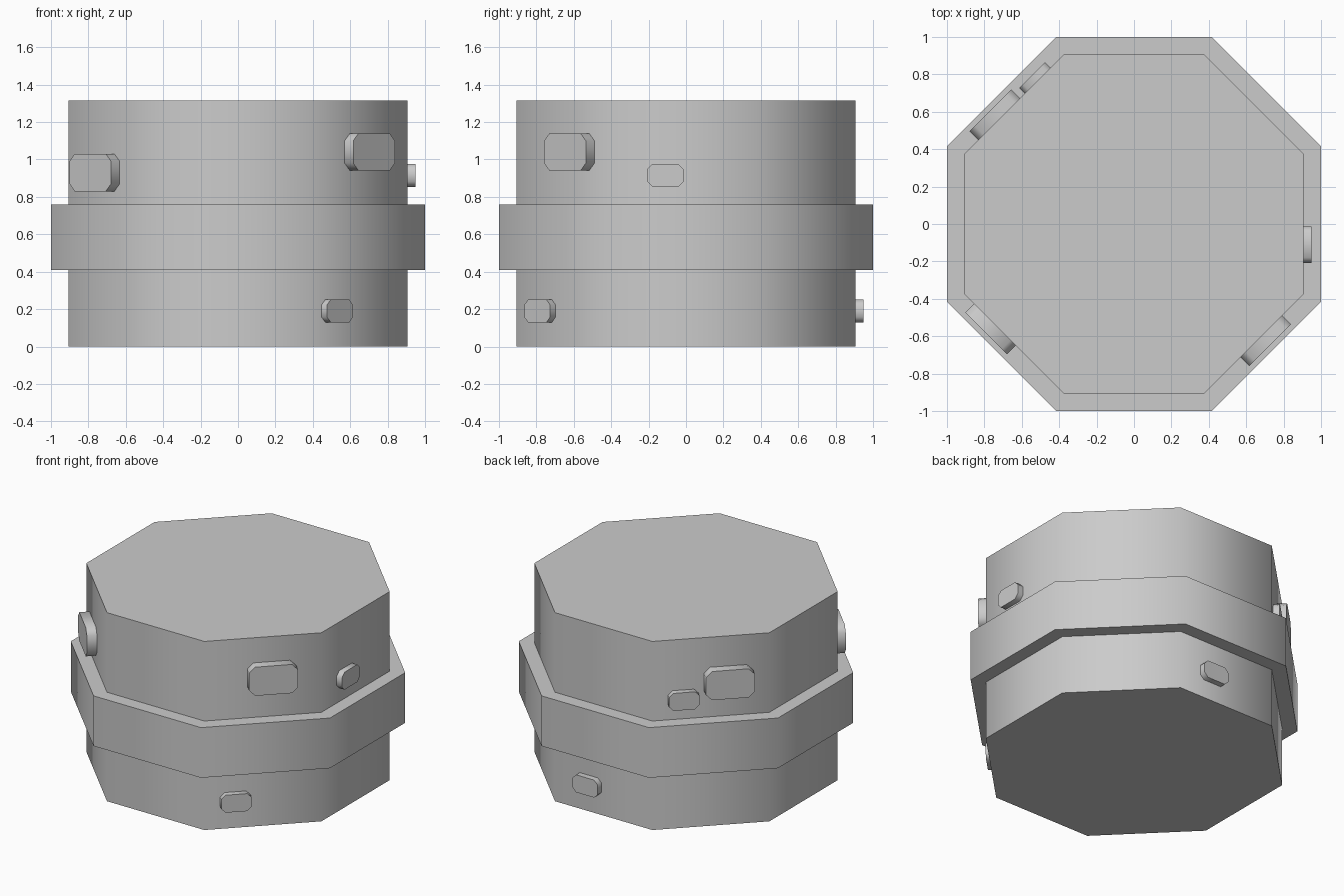
import bpy
from math import radians, cos, sin, pi

if "Cube" in bpy.data.objects:
    bpy.data.objects.remove(bpy.data.objects["Cube"])

BODY = 0.907  # distance from the axis to each flat side


def finish(name, verts, faces):
    mesh = bpy.data.meshes.new(name)
    mesh.from_pydata(verts, [], faces)
    ob = bpy.data.objects.new(name, mesh)
    bpy.context.collection.objects.link(ob)
    bpy.ops.object.select_all(action='DESELECT')
    ob.select_set(True)
    bpy.context.view_layer.objects.active = ob
    bpy.ops.object.shade_smooth_by_angle(angle=radians(50))
    return ob


def loft(name, rings):
    """Skin equal-length rings of points and cap both ends."""
    n = len(rings[0])
    faces = [(k * n + i, k * n + (i + 1) % n, (k + 1) * n + (i + 1) % n, (k + 1) * n + i)
             for k in range(len(rings) - 1) for i in range(n)]
    faces += [tuple(reversed(range(n))), tuple(range((len(rings) - 1) * n, len(rings) * n))]
    return finish(name, [p for r in rings for p in r], faces)


def octagon(apothem, z):
    r = apothem / cos(pi / 8)
    return [(r * cos(pi / 8 + i * pi / 4), r * sin(pi / 8 + i * pi / 4), z) for i in range(8)]


def pad(name, angle, t, z, w, h, depth, c):
    """Corner-cut plate on the side facing angle, t along the side."""
    a = radians(angle)
    x, y = w / 2, h / 2
    outline = [(x, -y + c), (x, y - c), (x - c, y), (-x + c, y),
               (-x, y - c), (-x, -y + c), (-x + c, -y), (x - c, -y)]
    rings = [[(d * cos(a) - (t + u) * sin(a), d * sin(a) + (t + u) * cos(a), z + v)
              for u, v in outline] for d in (BODY - 0.01, BODY + depth)]
    loft(name, rings)


# Octagonal drum with its raised middle band
loft("drum", [octagon(a, z) for a, z in
              [(BODY, 0), (BODY, 0.41), (1, 0.41), (1, 0.76), (BODY, 0.76), (BODY, 1.315)]])

# Large plates: side angle, offset along side, height
for i, (a, t, z) in enumerate([(-45, 0.057, 1.04), (-135, -0.145, 0.93), (135, 0.113, 1.005)]):
    pad(f"large_plate_{i + 1}", a, t, z, 0.315, 0.2, 0.065, 0.04)

# Small plates
for i, (a, t, z) in enumerate([(-45, -0.177, 0.19), (0, -0.11, 0.915),
                               (90, -0.115, 0.19), (135, -0.178, 0.9)]):
    pad(f"small_plate_{i + 1}", a, t, z, 0.195, 0.122, 0.041, 0.028)
